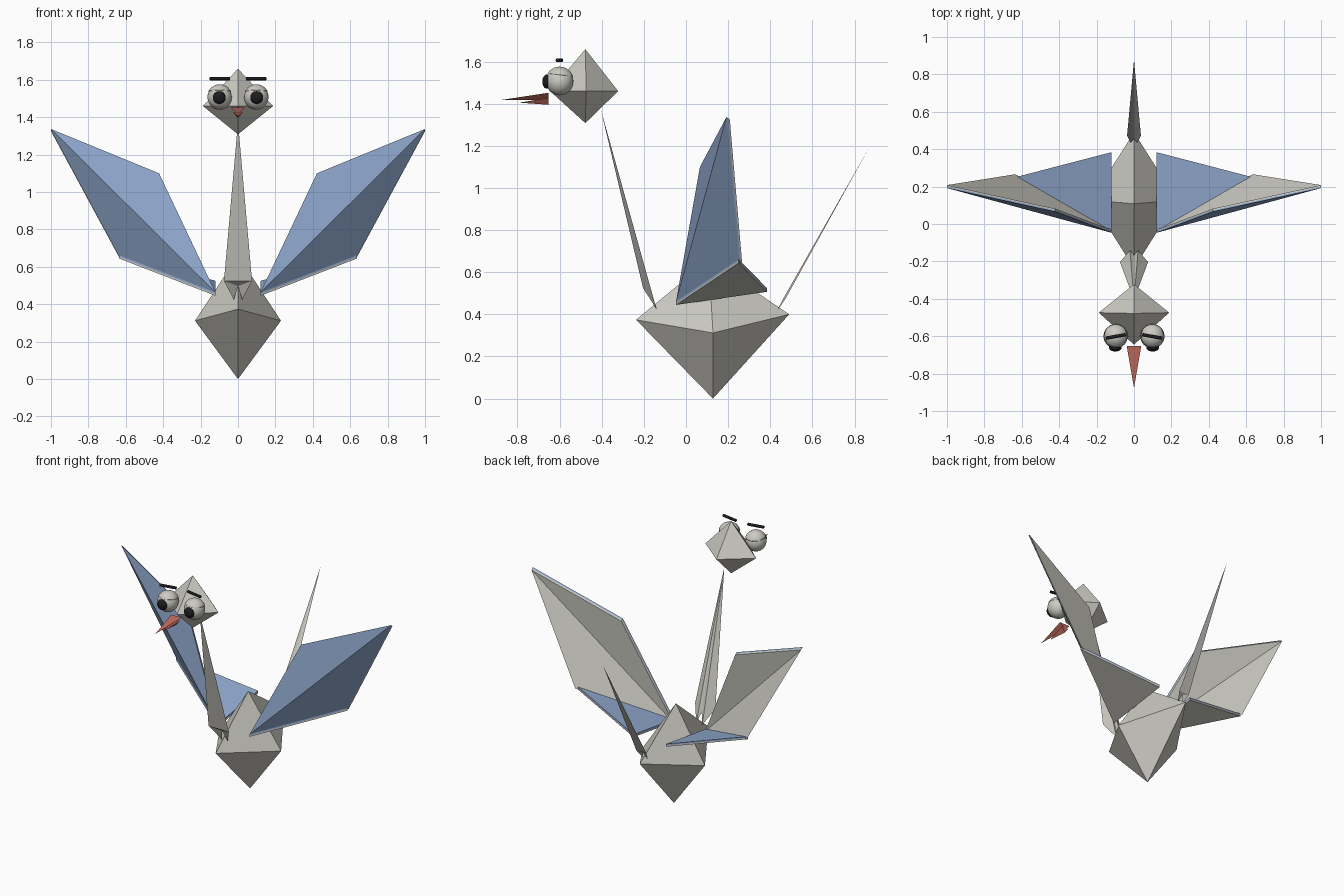
import bpy, bmesh, math
from mathutils import Vector, Matrix

cube = bpy.data.objects.get("Cube")
if cube:
    bpy.data.objects.remove(cube, do_unlink=True)


def material(name, rgb):
    m = bpy.data.materials.new(name)
    m.use_nodes = True
    m.diffuse_color = (*rgb, 1)
    m.node_tree.nodes["Principled BSDF"].inputs["Base Color"].default_value = (*rgb, 1)
    return m


PAPER = material("paper grey", (0.60, 0.59, 0.54))
BLUE = material("paper blue", (0.29, 0.41, 0.64))
RED = material("beak red", (0.56, 0.15, 0.11))
BLACK = material("soft black", (0.012, 0.012, 0.015))


def finish(name, bm, mat, smooth=False):
    bmesh.ops.recalc_face_normals(bm, faces=bm.faces)
    me = bpy.data.meshes.new(name)
    bm.to_mesh(me)
    bm.free()
    me.materials.append(mat)
    for p in me.polygons:
        p.use_smooth = smooth
    ob = bpy.data.objects.new(name, me)
    bpy.context.collection.objects.link(ob)
    return ob


def solid(name, pts, mat):
    """Convex faceted solid around a few corner points."""
    bm = bmesh.new()
    for p in pts:
        bm.verts.new(p)
    bmesh.ops.convex_hull(bm, input=bm.verts)
    return finish(name, bm, mat)


def folded(name, pts, faces, mat):
    bm = bmesh.new()
    vs = [bm.verts.new(p) for p in pts]
    for f in faces:
        bm.faces.new([vs[i] for i in f])
    return finish(name, bm, mat)


def sheet(name, tris, offset, start, end, side, mat):
    """Thin paper layer: folded triangles given thickness along an offset."""
    off = Vector(offset)
    bm = bmesh.new()
    cache = {}

    def vert(p):
        if p not in cache:
            cache[p] = bm.verts.new(Vector((p[0] * side, p[1], p[2])) + off * start)
        return cache[p]

    base = [bm.faces.new([vert(p) for p in t]) for t in tris]
    ext = bmesh.ops.extrude_face_region(bm, geom=base, use_keep_orig=True)
    for v in ext["geom"]:
        if isinstance(v, bmesh.types.BMVert):
            v.co += off * (end - start)
    return finish(name, bm, mat)


def ball(name, centre, radii, mat, cut=None):
    """Smooth ellipsoid; cut keeps only the part above a tilted plane."""
    bm = bmesh.new()
    bmesh.ops.create_uvsphere(bm, u_segments=32, v_segments=16, radius=1)
    bmesh.ops.scale(bm, vec=radii, verts=bm.verts)
    if cut is not None:
        res = bmesh.ops.bisect_plane(bm, geom=bm.verts[:] + bm.edges[:] + bm.faces[:],
                                     plane_co=(0, 0, cut), plane_no=(0, 0.12, 1),
                                     clear_inner=True)
        rim = [e for e in res["geom_cut"] if isinstance(e, bmesh.types.BMEdge)]
        bmesh.ops.contextual_create(bm, geom=rim)
    bmesh.ops.translate(bm, vec=centre, verts=bm.verts)
    return finish(name, bm, mat, smooth=True)


# Body and head: faceted octahedra
solid("body", [(0, 0.128, 0), (0.23, 0.128, 0.312), (-0.23, 0.128, 0.312),
               (0, -0.237, 0.374), (0, 0.49, 0.40), (0, 0.108, 0.66)], PAPER)
solid("head", [(0, -0.478, 1.308), (0.188, -0.474, 1.46), (-0.188, -0.474, 1.46),
               (0, -0.645, 1.46), (0, -0.322, 1.46), (0, -0.478, 1.659)], PAPER)


# Neck and tail: long folded spikes with a notched lower end
def spike(name, tip, mid, base, notch):
    pts = [tip, mid, (-mid[0], *mid[1:]), base, (-base[0], *base[1:]), notch]
    folded(name, pts, [(0, 2, 1), (1, 2, 5), (1, 5, 3), (2, 4, 5),
                       (0, 1, 3), (0, 3, 5), (0, 5, 4), (0, 4, 2)], PAPER)


spike("neck", (0, -0.405, 1.375), (0.075, -0.204, 0.525),
      (0.022, -0.14, 0.425), (0, -0.166, 0.497))
spike("tail", (0, 0.877, 1.205), (0.037, 0.473, 0.475),
      (0.018, 0.435, 0.42), (0, 0.456, 0.465))

# Wings: blue sheets backed with grey ones
ROOT, ELBOW = (0.12, -0.047, 0.463), (0.422, 0.066, 1.10)
TIP, OUTER, BACK = (1.0, 0.192, 1.337), (0.635, 0.25, 0.662), (0.12, 0.384, 0.525)
PANELS = {"wing": ([(ROOT, ELBOW, TIP), (ROOT, TIP, OUTER)], (0, 0.016, -0.012)),
          "wing_flap": ([(ROOT, OUTER, BACK)], (0, 0, -0.018))}
for label, s in (("left", 1), ("right", -1)):
    for part, (tris, off) in PANELS.items():
        sheet(f"{label}_{part}_blue", tris, off, 0, 0.5, s, BLUE)
        sheet(f"{label}_{part}_backing", tris, off, 0.5, 1, s, PAPER)

    # Eye, upper lid and pupil
    c = (0.098 * s, -0.60, 1.507)
    ball(f"{label}_eye", c, (0.065, 0.065, 0.067), PAPER)
    ball(f"{label}_eyelid", c, (0.068, 0.068, 0.069), PAPER, cut=0.03)
    ball(f"{label}_pupil", (0.1 * s, -0.66, 1.505), (0.034, 0.022, 0.034), BLACK)

    # Eyebrow: thin rod, outer end slightly forward
    bm = bmesh.new()
    bmesh.ops.create_cone(bm, cap_ends=True, segments=16, radius1=0.009,
                          radius2=0.009, depth=0.108)
    bmesh.ops.transform(bm, verts=bm.verts,
                        matrix=Matrix.Translation((0.097 * s, -0.601, 1.606))
                        @ Matrix.Rotation(math.radians(-10 * s), 4, 'Z')
                        @ Matrix.Rotation(math.radians(90), 4, 'Y'))
    finish(f"{label}_eyebrow", bm, BLACK)

# Beak: long upper spike over a short lower one
solid("upper_beak", [(0.039, -0.652, 1.452), (-0.039, -0.652, 1.452),
                     (0, -0.652, 1.418), (0, -0.877, 1.418)], RED)
solid("lower_beak", [(0.026, -0.652, 1.428), (-0.026, -0.652, 1.428),
                     (0, -0.652, 1.395), (0, -0.79, 1.405)], RED)
